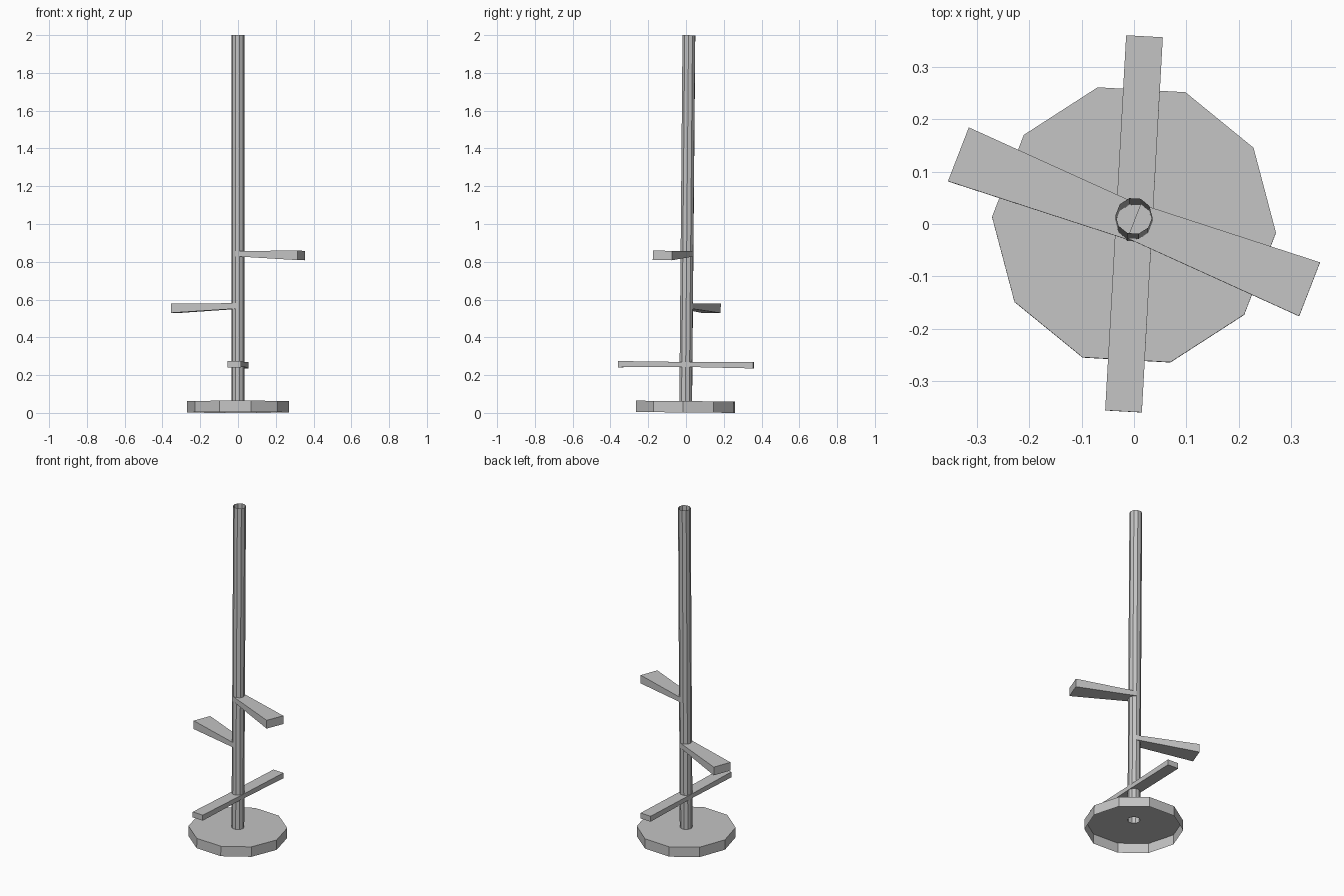
import bpy, bmesh, math
from mathutils import Matrix, Vector

if "Cube" in bpy.data.objects:
    bpy.data.objects.remove(bpy.data.objects["Cube"])

mat = bpy.data.materials.new("plain grey")
mat.diffuse_color = (0.55, 0.55, 0.55, 1)
mat.use_nodes = True
mat.node_tree.nodes["Principled BSDF"].inputs["Base Color"].default_value = mat.diffuse_color

# whole stand leans slightly toward the back
LEAN = Matrix.Translation((0, -0.002, 0.0024)) @ Matrix.Rotation(math.radians(-0.5), 4, 'X')
TURN = math.radians(-3.2)
SIDES = 10


def make(name, verts, faces):
    me = bpy.data.meshes.new(name)
    me.from_pydata([LEAN @ Vector(v) for v in verts], [], faces)
    me.materials.append(mat)
    ob = bpy.data.objects.new(name, me)
    bpy.context.collection.objects.link(ob)
    return ob


def ring(r, z):
    return [(r * math.cos(TURN + 2 * math.pi * i / SIDES),
             r * math.sin(TURN + 2 * math.pi * i / SIDES), z) for i in range(SIDES)]


def bridge(a, b):
    return [(a * SIDES + i, a * SIDES + (i + 1) % SIDES,
             b * SIDES + (i + 1) % SIDES, b * SIDES + i) for i in range(SIDES)]


def arm(name, sections, angle):
    # sections: (distance, half width, bottom z, top z)
    c, s = math.cos(angle), math.sin(angle)
    verts, faces = [], []
    for d, w, z0, z1 in sections:
        for y, z in ((-w, z0), (w, z0), (w, z1), (-w, z1)):
            verts.append((d * c - y * s, d * s + y * c, z))
    n = len(sections)
    for k in range(n - 1):
        for i in range(4):
            j = (i + 1) % 4
            faces.append((4 * k + i, 4 * k + j, 4 * k + 4 + j, 4 * k + 4 + i))
    faces += [(3, 2, 1, 0), tuple(range(4 * n - 4, 4 * n))]
    ob = make(name, verts, faces)
    bm = bmesh.new()
    bm.from_mesh(ob.data)
    bmesh.ops.recalc_face_normals(bm, faces=bm.faces)
    bm.to_mesh(ob.data)
    bm.free()


# base: rim and top only, open underneath, with a hole at the pole
make("base_disc", ring(0.271, 0) + ring(0.271, 0.06) + ring(0.035, 0.06),
     bridge(0, 1) + bridge(1, 2))

# open hollow pole standing on the base top
make("pole", ring(0.035, 0.06) + ring(0.035, 1.997), bridge(0, 1))

# low bar crossing through the pole
arm("low_crossbar", [(-0.358, 0.035, 0.236, 0.269), (0, 0.035, 0.241, 0.267),
                     (0.358, 0.035, 0.236, 0.269)], math.radians(86.8))

# two wedge shaped arms on opposite sides
for name, top, ang in (("middle_arm", 0.578, 158.8), ("upper_arm", 0.855, -21.2)):
    arm(name, [(0, 0.035, top - 0.029, top), (0.359, 0.055, top - 0.050, top)],
        math.radians(ang))
